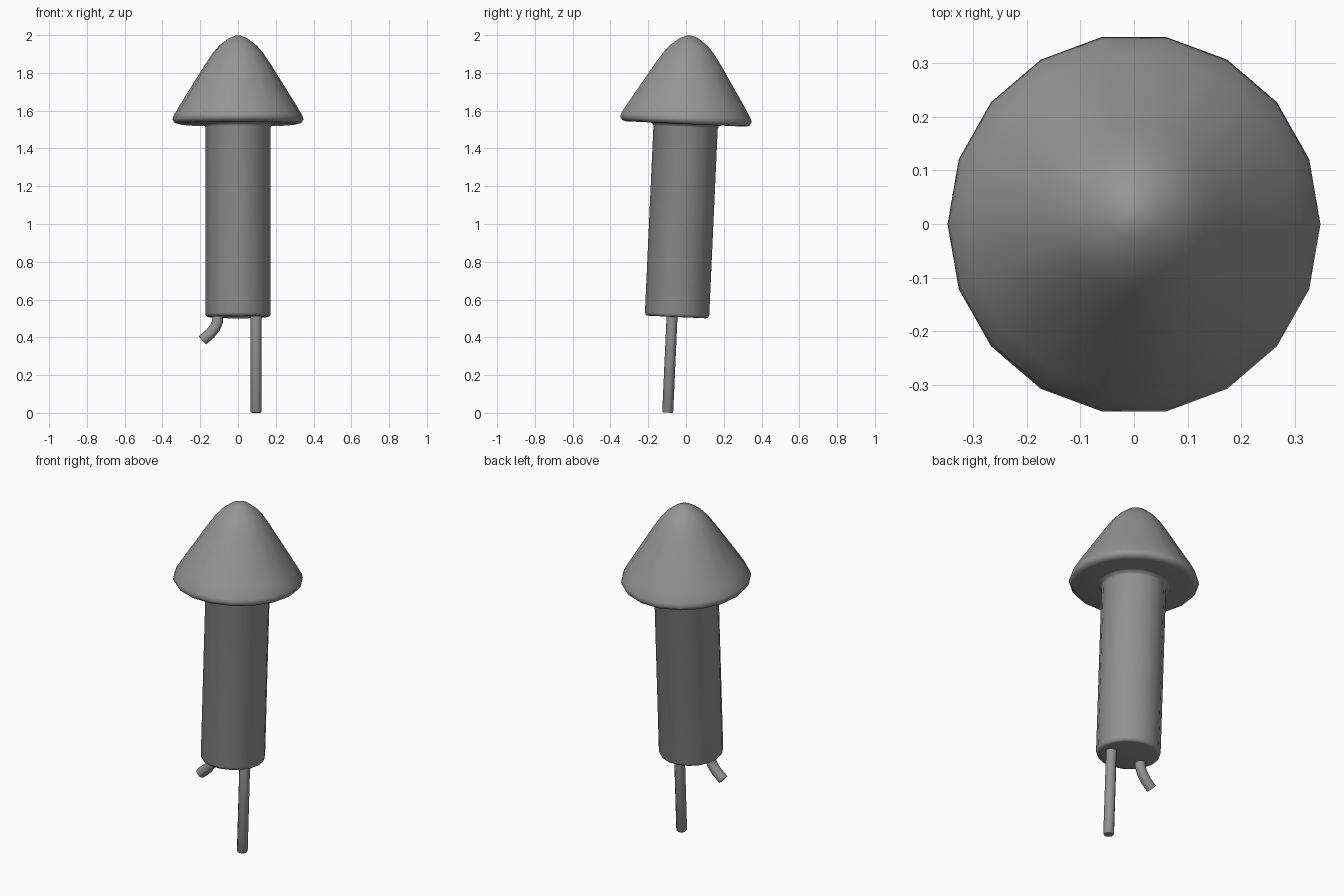
import bpy, bmesh, math

cube = bpy.data.objects.get("Cube")
if cube:
    bpy.data.objects.remove(cube)

TILT = math.radians(-2.6)
BASE_Y = -0.071

grey = bpy.data.materials.new("plain_grey")
grey.use_nodes = True
grey.diffuse_color = (0.3, 0.3, 0.3, 1)
grey.node_tree.nodes["Principled BSDF"].inputs["Base Color"].default_value = (0.3, 0.3, 0.3, 1)


def place(obj):
    """Lean the part with the whole rocket and colour it."""
    obj.rotation_euler.x = TILT
    obj.location.y = BASE_Y
    obj.data.materials.append(grey)


def lathe(name, profile, sides, centre=(0, 0), stretch_y=1.0):
    """Revolve (radius, height) points and cap both ends."""
    bm = bmesh.new()
    rings = []
    for r, z in profile:
        ring = []
        for i in range(sides):
            a = math.tau * i / sides
            ring.append(bm.verts.new((centre[0] + r * math.cos(a),
                                      centre[1] + r * math.sin(a) * stretch_y, z)))
        rings.append(ring)
    for low, high in zip(rings, rings[1:]):
        for i in range(sides):
            j = (i + 1) % sides
            bm.faces.new((low[i], low[j], high[j], high[i]))
    bm.faces.new(rings[0][::-1])
    bm.faces.new(rings[-1])
    bmesh.ops.recalc_face_normals(bm, faces=bm.faces)
    mesh = bpy.data.meshes.new(name)
    bm.to_mesh(mesh)
    bm.free()
    obj = bpy.data.objects.new(name, mesh)
    bpy.context.collection.objects.link(obj)
    place(obj)
    return obj


def smooth(obj, degrees):
    bpy.ops.object.select_all(action="DESELECT")
    obj.select_set(True)
    bpy.context.view_layer.objects.active = obj
    bpy.ops.object.shade_smooth_by_angle(angle=math.radians(degrees))


# Body tube with softened lower rim and a small flare under the head
body = lathe("body_tube", [(0.155, 0.508), (0.167, 0.511), (0.173, 0.525),
                           (0.173, 1.515), (0.178, 1.525), (0.195, 1.533)], 18)
smooth(body, 80)

# Rounded nose cone with a thin rolled rim
head = lathe("nose_cone", [(0.16, 1.533), (0.315, 1.531), (0.335, 1.537), (0.347, 1.555),
                           (0.341, 1.575), (0.31, 1.628), (0.175, 1.845),
                           (0.135, 1.905), (0.1, 1.946), (0.05, 1.985),
                           (0.015, 1.999)], 18, stretch_y=1.02)
smooth(head, 80)

# Guide stick
stick = lathe("guide_stick", [(0.025, 0.0), (0.029, 0.005), (0.029, 0.53)], 12,
              centre=(0.096, -0.026))
smooth(stick, 50)

# Bent fuse
curve = bpy.data.curves.new("fuse", "CURVE")
curve.dimensions = "3D"
curve.bevel_depth = 0.029
curve.bevel_resolution = 4
curve.use_fill_caps = True
path = [(-0.106, 0.53), (-0.108, 0.485), (-0.12, 0.453), (-0.146, 0.42), (-0.188, 0.383)]
spline = curve.splines.new("POLY")
spline.points.add(len(path) - 1)
for point, (x, z) in zip(spline.points, path):
    point.co = (x, -0.026, z, 1)
fuse = bpy.data.objects.new("fuse", curve)
bpy.context.collection.objects.link(fuse)
place(fuse)
bpy.ops.object.select_all(action="DESELECT")
fuse.select_set(True)
bpy.context.view_layer.objects.active = fuse
bpy.ops.object.convert(target="MESH")
smooth(bpy.context.view_layer.objects.active, 50)
